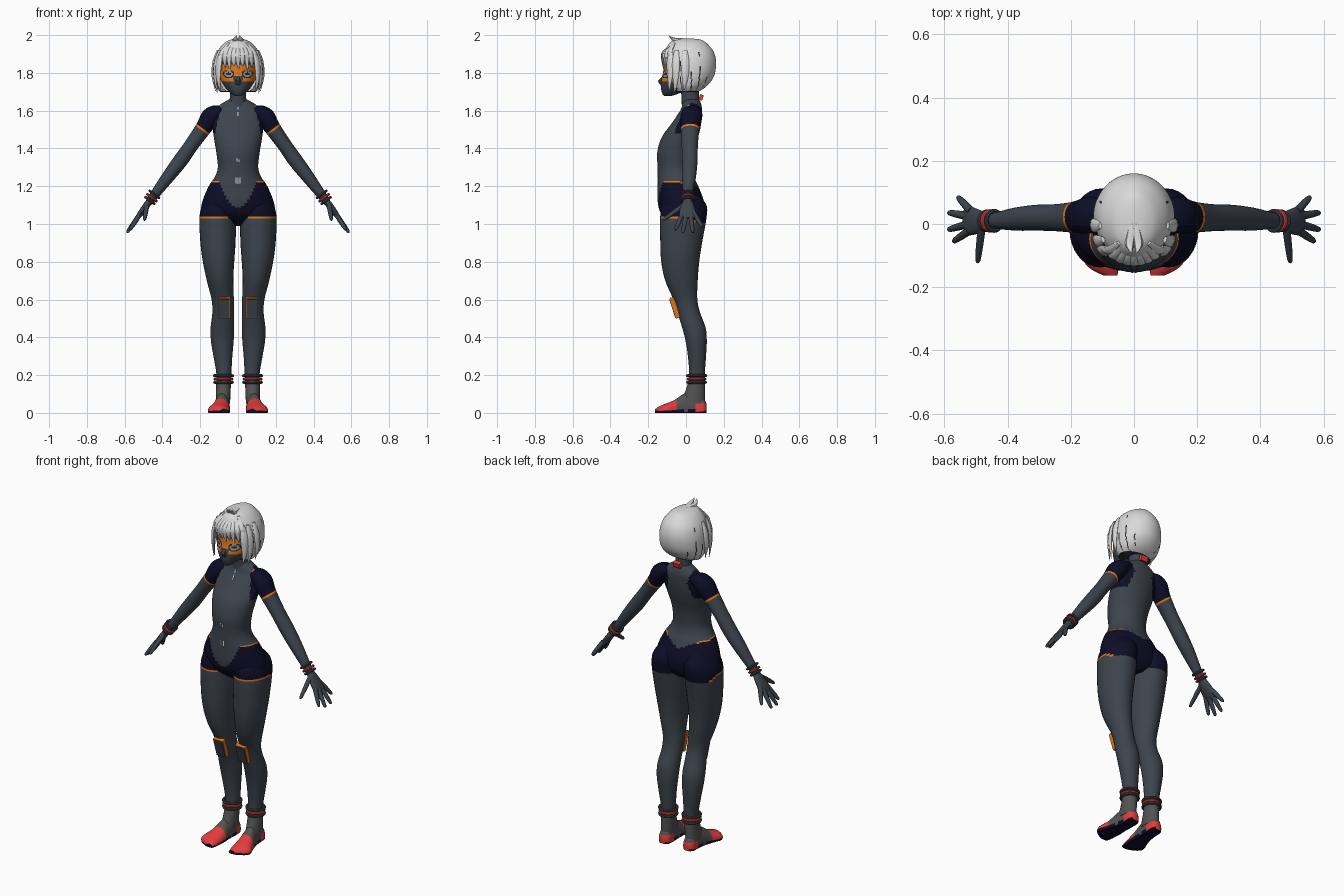
import bpy, bmesh, math
from mathutils import Vector

if bpy.data.objects.get("Cube"):
    bpy.data.objects.remove(bpy.data.objects["Cube"])


def material(name, r, g, b):
    m = bpy.data.materials.new(name)
    m.use_nodes = True
    m.diffuse_color = (r, g, b, 1)
    m.node_tree.nodes["Principled BSDF"].inputs["Base Color"].default_value = (r, g, b, 1)
    return m


MATS = [material("slate suit", .046, .058, .074), material("navy panel", .004, .004, .02),
        material("orange trim", .75, .18, .008), material("red trim", .78, .045, .045),
        material("white hair", .7, .7, .7), material("grey sock", .085, .085, .085),
        material("dark grey", .02, .02, .022), material("eye grey", .3, .3, .3)]
SLATE, NAVY, ORANGE, RED, HAIR, SOCK, DARK, EYE = range(8)
X, Y, Z = Vector((1, 0, 0)), Vector((0, 1, 0)), Vector((0, 0, 1))


def smooth(ob, angle=40):
    bpy.ops.object.select_all(action='DESELECT')
    ob.select_set(True)
    bpy.context.view_layer.objects.active = ob
    bpy.ops.object.shade_smooth_by_angle(angle=math.radians(angle))


def spline(rows, n):
    # Catmull-Rom through rows of equal length
    p = [rows[0]] + list(rows) + [rows[-1]]
    out = []
    for a, b, c, d in zip(p, p[1:], p[2:], p[3:]):
        for k in range(n):
            t = k / n
            out.append([.5 * (2 * q + (r - o) * t + (2 * o - 5 * q + 4 * r - s) * t * t
                              + (3 * q - o - 3 * r + s) * t ** 3)
                        for o, q, r, s in zip(a, b, c, d)])
    return out + [list(rows[-1])]


def loft(name, rows, axis=Z, side=X, rule=SLATE, seg=20, n=3, s=1, floor=False):
    """Rows are x, y, z, radius along side, radius across; a rule of None deletes a face."""
    other = axis.cross(side)
    bm = bmesh.new()
    rings = []
    for x, y, z, ra, rb in spline(rows, n):
        ring = []
        for i in range(seg):
            a = 2 * math.pi * i / seg
            v = Vector((x, y, z)) + side * math.cos(a) * max(ra, .001) + other * math.sin(a) * max(rb, .001)
            ring.append(bm.verts.new((v.x * s, v.y, max(v.z, 0) if floor else v.z)))
        rings.append(ring)
    for a, b in zip(rings, rings[1:]):
        for i in range(seg):
            j = (i + 1) % seg
            bm.faces.new((a[i], a[j], b[j], b[i]))
    bm.faces.new(rings[0])
    bm.faces.new(rings[-1])
    bmesh.ops.recalc_face_normals(bm, faces=bm.faces)
    dead = []
    for f in bm.faces:
        m = rule(f.calc_center_median()) if callable(rule) else rule
        if m is None:
            dead.append(f)
        else:
            f.material_index = m
    bmesh.ops.delete(bm, geom=dead, context='FACES')
    me = bpy.data.meshes.new(name)
    bm.to_mesh(me)
    bm.free()
    for m in MATS:
        me.materials.append(m)
    ob = bpy.data.objects.new(name, me)
    bpy.context.collection.objects.link(ob)
    smooth(ob)
    return ob


def depth(rows):
    # turns z, front y, back y, x centre, x radius into loft rows
    return [(x, (f + b) / 2, z, r, (b - f) / 2) for z, f, b, x, r in rows]


def box(name, loc, size, mat, rot=(0, 0, 0)):
    bpy.ops.mesh.primitive_cube_add(size=1, location=loc, rotation=rot)
    ob = bpy.context.object
    ob.name, ob.scale = name, size
    ob.data.materials.append(MATS[mat])
    return ob


def band(name, loc, radius, thick, mat, rot=(0, 0, 0)):
    bpy.ops.mesh.primitive_torus_add(location=loc, rotation=rot, major_radius=radius, minor_radius=thick,
                                     major_segments=24, minor_segments=8)
    ob = bpy.context.object
    ob.name = name
    ob.data.materials.append(MATS[mat])
    smooth(ob)
    return ob


# Torso: high cut briefs below, navy shoulder panels above
def torso_rule(c):
    x = abs(c.x)
    top = min(1.09 + 14 * x * x, 1.225) if c.y < -.03 else 1.17 + .05 * min(1, x / .11)
    if c.z < top:
        return ORANGE if x > .1 and c.z > top - .007 else NAVY
    edge = .09 + .2 * (1.63 - c.z) if c.y < .02 else .06 + .3 * abs(c.z - 1.57)
    if c.z > 1.48 and x > edge:
        return ORANGE if c.y < .02 and c.z > 1.59 and x < edge + .007 else NAVY
    return SLATE


torso = loft("torso", depth([
    (.99, -.06, .05, 0, .05), (1.02, -.1, .08, 0, .14), (1.06, -.135, .095, 0, .192),
    (1.12, -.15, .095, 0, .188), (1.2, -.15, .065, 0, .155), (1.25, -.15, .042, 0, .122),
    (1.3, -.15, .035, 0, .107), (1.38, -.152, .042, 0, .115), (1.46, -.128, .065, 0, .128),
    (1.53, -.078, .08, 0, .135), (1.6, -.03, .085, 0, .125), (1.635, -.018, .08, 0, .09),
    (1.66, -.01, .07, 0, .045)]), rule=torso_rule, seg=72, n=8)
loft("neck", depth([(1.62, -.022, .075, 0, .052), (1.67, -.024, .07, 0, .043), (1.76, -.03, .065, 0, .045)]))
box("collar_tab", (0, .08, 1.67), (.045, .02, .03), RED, (-.3, 0, 0))

# Small white marks down the front of the suit
bpy.context.view_layer.update()
for x, z, h in [(0, 1.61, .018), (0, 1.58, .03), (-.006, 1.34, .018), (.006, 1.335, .012),
                (-.011, 1.23, .03), (0, 1.23, .034), (.011, 1.23, .03)]:
    hit, spot, normal, _ = torso.ray_cast((x, -1, z), (0, 1, 0))
    if hit:
        box("suit_mark", spot, (.005, .004, h), HAIR, (-math.asin(normal.z), 0, 0))


# Head: slate lower mask, orange goggles, painted eyes
def head_rule(c):
    x, z = abs(c.x), c.z
    if c.y > -.03:
        return SLATE
    e = math.hypot((x - .05) / .03, (z - 1.795) / .022)
    if e < .38:
        return DARK
    if e < .75:
        return EYE
    if e < 1:
        return DARK
    low = 1.757 if x > .025 else 1.785
    return ORANGE if low < z < 1.845 else SLATE


loft("head", depth([
    (1.677, -.115, -.08, 0, .012), (1.69, -.125, -.04, 0, .036), (1.72, -.133, .03, 0, .066),
    (1.76, -.132, .07, 0, .09), (1.8, -.122, .1, 0, .1), (1.86, -.112, .12, 0, .1),
    (1.93, -.08, .09, 0, .07), (1.95, -.03, .04, 0, .02)]), rule=head_rule, seg=112, n=8)
loft("nose", [(0, -.115, 1.785, .006, .006), (0, -.133, 1.757, .013, .015), (0, -.125, 1.735, .016, .008)], seg=8)


# Hair: bob open at the face, with dark slits low on the sides
def hair_rule(c):
    if c.z < 1.702:
        return DARK
    if c.y < -.05 and abs(c.x) < .1 and c.z < 1.88:
        return None
    a = math.degrees(math.atan2(c.y - .02, abs(c.x)))
    slits = ((-22, 1.86), (4, 1.8), (24, 1.91), (46, 1.78))
    return DARK if any(abs(a - t) < 1.3 and c.z < h for t, h in slits) else HAIR


bob = loft("hair_bob", depth([
    (1.7, -.06, .065, 0, .095), (1.73, -.08, .11, 0, .117), (1.78, -.1, .147, 0, .128),
    (1.85, -.112, .16, 0, .126), (1.91, -.112, .147, 0, .11), (1.955, -.09, .112, 0, .076),
    (1.975, -.06, .08, 0, .042), (1.982, 0, .03, 0, .008)]), rule=hair_rule, seg=120, n=5)


def lock(name, points, width, turn=0, s=1):
    side = Vector((math.cos(turn), math.sin(turn), 0))
    sizes = (.5, 1, .8, .04)
    loft(name, [(*p, width * k, .009 * k + .001) for p, k in zip(points, sizes)],
         -Z, side, HAIR, seg=8, s=s)


def brow(x, out=0.0):
    return .015 - (.133 + out) * math.sqrt(1 - (x / .125) ** 2)


for k in range(-4, 5):
    x = k * .023
    tip = 1.815 + .022 * (k % 2) - .004 * abs(k)
    lock("bang", [(x * .5, -.06, 1.962), (x * .9, brow(x * .9), 1.91),
                  (x, brow(x, .004), 1.865), (x * 1.04 + .004, brow(x), tip)], .017, x * 6)
for s in (1, -1):
    for x, y, tip, turn in ((.1, -.085, 1.7, .9), (.115, -.055, 1.69, 1.2), (.125, -.005, 1.705, 1.5)):
        lock("side_lock", [(x * .85, y * .9, 1.92), (x, y, 1.86), (x * 1.05, y, 1.78),
                           (x * .95, y - .005, tip)], .022, turn, s)
    # Raised tuft on the crown
    loft("crown_tuft", [(.004, .05, 1.972, .004, .006), (.008, -.02, 1.972, .014, .012),
                        (.014, -.065, 1.975, .014, .012), (.008, -.092, 1.999, .001, .001)],
         -Y, X, HAIR, seg=8, s=s)


# Limb colour rules
def leg_rule(c):
    hem = 1.042 - .04 * max(0, min(1, c.y / .08))
    if c.z > hem:
        return NAVY
    if c.z > hem - .009 and c.y < .05 and abs(c.x) > .06:
        return ORANGE
    return SOCK if c.z < .165 else SLATE


def foot_rule(c):
    if c.z < .012:
        return NAVY
    return RED if c.y < -.05 or (c.y > .05 and c.z < .05) else SOCK


arm_axis = Vector((.6, 0, -.8))


def arm_rule(c):
    t = Vector((abs(c.x), 0, c.z)).dot(arm_axis)
    return NAVY if t < -1.096 else ORANGE if t < -1.084 else SLATE


for s, tag in ((1, "left_"), (-1, "right_")):
    # Leg and foot
    loft(tag + "leg", depth([
        (1.16, -.07, .06, .09, .05), (1.1, -.125, .108, .1, .088), (1.03, -.137, .108, .107, .097),
        (.9, -.136, .085, .106, .093), (.8, -.131, .07, .103, .083), (.7, -.11, .062, .095, .07),
        (.6, -.067, .06, .081, .059), (.53, -.045, .075, .079, .057), (.45, -.02, .104, .083, .062),
        (.38, -.002, .11, .083, .06), (.3, .01, .106, .08, .05), (.21, .016, .1, .075, .04),
        (.14, .005, .1, .077, .039), (.05, -.03, .1, .08, .038)]), rule=leg_rule, seg=32, n=10, s=s)
    loft(tag + "foot", [
        (.08, .108, .02, .018, .03), (.08, .09, .02, .034, .06), (.08, .04, .02, .037, .085),
        (.085, -.01, .02, .04, .082), (.092, -.06, .015, .05, .054), (.102, -.11, .012, .058, .036),
        (.094, -.14, .01, .046, .026), (.075, -.163, .008, .022, .012)],
        -Y, X, foot_rule, seg=32, n=5, s=s, floor=True)
    for z, r, m in ((.197, .048, SLATE), (.179, .045, RED), (.162, .047, SLATE)):
        band(tag + "anklet", (s * .077, .056, z), r, .008, m)
    # Knee pad with a bright rim
    tilt = (.31, 0, 0)
    box(tag + "knee_pad_rim", (s * .072, -.058, .557), (.064, .024, .115), ORANGE, tilt)
    box(tag + "knee_pad_face", (s * .072, -.069, .553), (.056, .008, .104), SLATE, tilt)

    # Arm with short sleeve
    loft(tag + "arm", [
        (.07, .035, 1.61, .035, .025), (.105, .032, 1.6, .05, .042), (.145, .028, 1.565, .058, .051),
        (.185, .022, 1.505, .05, .043), (.245, .02, 1.42, .043, .038), (.305, .02, 1.335, .041, .039),
        (.37, .016, 1.25, .037, .034), (.445, .01, 1.15, .025, .024), (.475, .01, 1.11, .024, .018)],
        arm_axis, Y, arm_rule, seg=28, n=8, s=s)
    for d, r, m in ((-.012, .031, SLATE), (.01, .03, RED), (.028, .029, SLATE)):
        p = Vector((.45, .01, 1.147)) + arm_axis * d
        band(tag + "bracelet", (s * p.x, p.y, p.z), r, .007, m, (0, s * math.radians(143), 0))
    # Hand
    loft(tag + "palm", [(.462, .01, 1.13, .02, .016), (.487, .008, 1.095, .036, .018),
                        (.52, .01, 1.05, .046, .015), (.535, .012, 1.03, .04, .009)],
         arm_axis, Y, seg=16, s=s)
    fingers = [((.515, .04, 1.06), (.558, .086, .985)), ((.525, .025, 1.045), (.588, .036, .955)),
               ((.525, 0, 1.045), (.588, -.018, .953)), ((.52, -.02, 1.05), (.572, -.056, .968)),
               ((.482, -.012, 1.1), (.495, -.122, 1.02))]
    for a, b in fingers:
        a, b = Vector(a), Vector(b)
        axis = (b - a).normalized()
        side = axis.cross(Vector((.8, 0, .6))).normalized()
        loft(tag + "finger", [(*a.lerp(b, t), r, r) for t, r in ((0, .013), (.5, .012), (.9, .009), (1, .004))],
             axis, side, seg=10, s=s)
